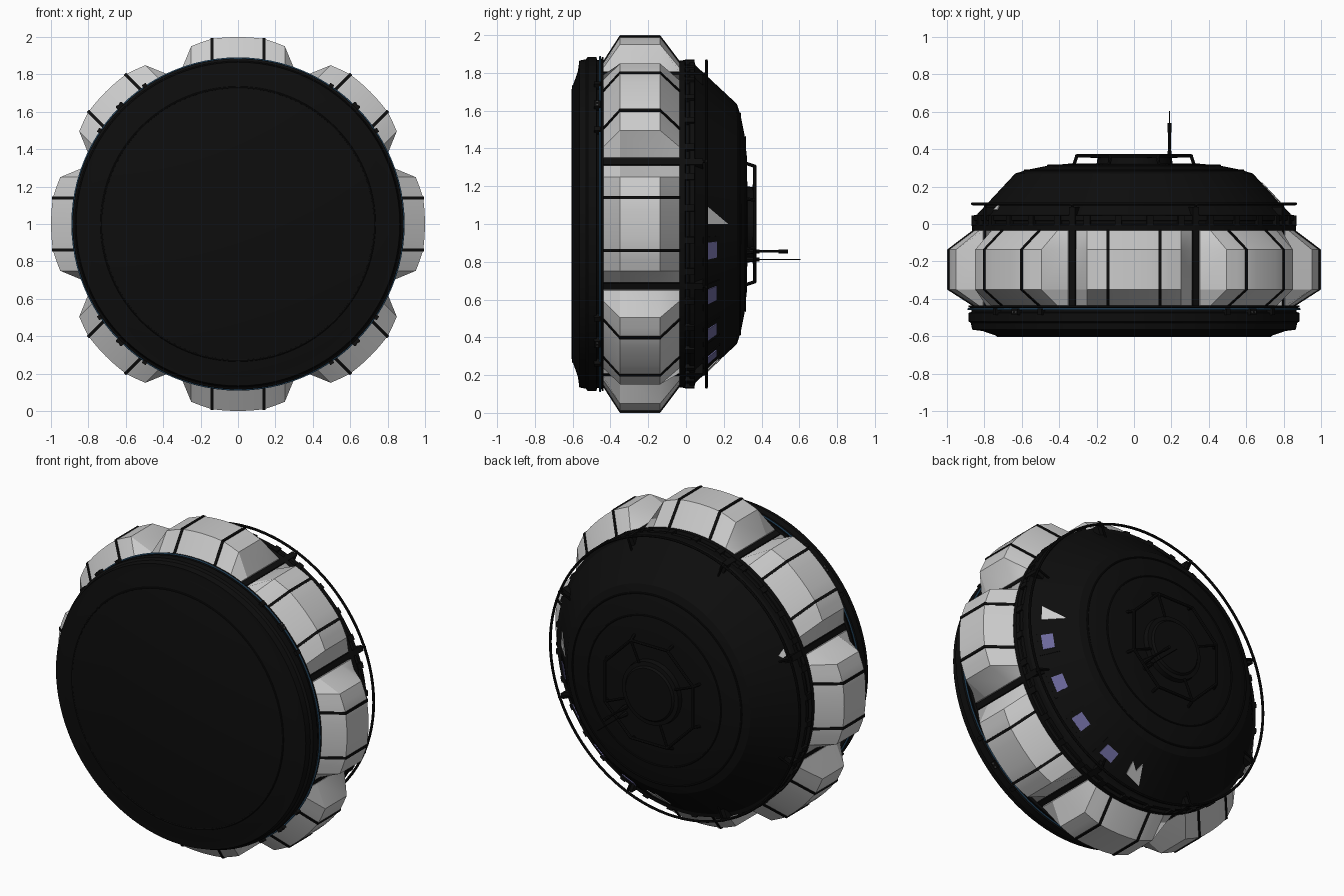
import bpy, bmesh, math
from math import sin, cos, radians, pi, sqrt
from mathutils import Vector, Matrix

cube = bpy.data.objects.get("Cube")
if cube:
    bpy.data.objects.remove(cube, do_unlink=True)


def material(name, *rgb):
    m = bpy.data.materials.new(name)
    m.use_nodes = True
    m.diffuse_color = (*rgb, 1)
    m.node_tree.nodes["Principled BSDF"].inputs["Base Color"].default_value = (*rgb, 1)
    return m


BLACK = material("matte black", .004, .004, .004)
WHITE = material("light grey", .6, .6, .6)
GLASS = material("violet glass", .15, .14, .33)
BLUE = material("blue trim", .04, .14, .27)
STEEL = material("dark steel", .06, .06, .06)


def finish(name, bm, mat, smooth=True):
    bmesh.ops.recalc_face_normals(bm, faces=bm.faces)
    mesh = bpy.data.meshes.new(name)
    bm.to_mesh(mesh)
    bm.free()
    mesh.materials.append(mat)
    ob = bpy.data.objects.new(name, mesh)
    bpy.context.collection.objects.link(ob)
    if smooth:
        bpy.ops.object.select_all(action='DESELECT')
        ob.select_set(True)
        bpy.context.view_layer.objects.active = ob
        bpy.ops.object.shade_smooth_by_angle(angle=radians(25))
    return ob


def polar(a, y, r):
    """Point at angle a (degrees) round the long axis of the craft."""
    return Vector((r * cos(radians(a)), y, 1 + r * sin(radians(a))))


def lathe(name, profile, mat, steps=96, closed=False):
    """Revolve (y, radius) points round the long axis."""
    bm = bmesh.new()
    rings = [[bm.verts.new(polar(360 * i / steps, y, max(r, .0001))) for y, r in profile]
             for i in range(steps)]
    n = len(profile)
    for i in range(steps):
        a, b = rings[i], rings[(i + 1) % steps]
        for j in range(n if closed else n - 1):
            k = (j + 1) % n
            bm.faces.new((a[j], a[k], b[k], b[j]))
    bmesh.ops.remove_doubles(bm, verts=bm.verts, dist=.0002)
    return finish(name, bm, mat)


def hoop(name, y, r, thick, mat, steps=96):
    ring = [(y + thick * cos(i * pi / 4), r + thick * sin(i * pi / 4)) for i in range(8)]
    return lathe(name, ring, mat, steps, True)


def add_rod(bm, a, b, r1, r2=None, sides=8):
    d = b - a
    m = Matrix.Translation((a + b) / 2) @ d.to_track_quat('Z', 'Y').to_matrix().to_4x4()
    bmesh.ops.create_cone(bm, cap_ends=True, segments=sides, radius1=r1,
                          radius2=r1 if r2 is None else r2, depth=d.length, matrix=m)


def add_box(bm, a, y, r, size):
    """Box (tangent, y, radial) sitting at a polar position."""
    m = (Matrix.Translation(polar(a, y, r)) @ Matrix.Rotation(radians(90 - a), 4, 'Y')
         @ Matrix.Diagonal((*size, 1)))
    bmesh.ops.create_cube(bm, size=1, matrix=m)


# Main hull: heat shield, drum, collar and tapered rear cone
lathe("hull", [(-.605, 0), (-.605, .715), (-.572, .81), (-.565, .865), (-.53, .872),
               (-.52, .885), (-.475, .885), (-.47, .868), (-.45, .868), (-.445, .885),
               (-.437, .885), (-.437, .825), (-.035, .825), (-.035, .865), (-.005, .868),
               (0, .85), (.015, .85), (.02, .862), (.045, .862), (.05, .84),
               (.27, .635), (.29, .57), (.31, .47), (.322, .36), (.328, 0)], BLACK)
hoop("blue_seam", -.455, .886, .005, BLUE)
hoop("shield_ridge", -.598, .73, .006, BLACK)
for y, r in ((.287, .585), (.313, .46)):
    hoop("cone_seam", y, r, .005, BLACK)

# Eight side pods with chamfered rims, each crossed by two dark straps
COLS = (-.31, -.25, -.195, -.14, -.07, 0, .07, .14, .195, .25, .31)
ROWS = (-.437, -.35, -.137, -.035)


def crown(x):
    return sqrt(1 - x * x) - max(0, abs(x) - .14) * .16


def rim(x):
    return sqrt(.865 ** 2 - x * x)


for i in range(8):
    turn = Matrix.Translation((0, 0, 1)) @ Matrix.Rotation(i * pi / 4, 4, 'Y')
    bm = bmesh.new()
    grid = []
    for x in COLS:
        end = abs(x) > .3
        grid.append([bm.verts.new(turn @ Vector((x, y, rim(x) if end or y in (ROWS[0], ROWS[-1])
                                                 else crown(x)))) for y in ROWS])
    for a, b in zip(grid, grid[1:]):
        for j in range(3):
            bm.faces.new((a[j], a[j + 1], b[j + 1], b[j]))
    # skirt that sinks the pod into the drum
    edges = [e for e in bm.edges if e.is_boundary]
    skirt = bmesh.ops.extrude_edge_only(bm, edges=edges)["geom"]
    axis = Vector((0, 0, 1))
    for v in skirt:
        if isinstance(v, bmesh.types.BMVert):
            out = Vector((v.co.x, 0, v.co.z - 1))
            v.co -= out.normalized() * .06
    finish("side_pod", bm, WHITE)

    bm = bmesh.new()
    for x in (-.14, .14):
        zs = (rim(x), crown(x), crown(x), rim(x))
        sides = []
        for dx in (-.008, .008):
            top = [bm.verts.new(turn @ Vector((x + dx, y * 1.012 + .003, z + .005)))
                   for y, z in zip(ROWS, zs)]
            low = [bm.verts.new(turn @ Vector((x + dx, y, z - .03))) for y, z in zip(ROWS, zs)]
            sides.append(top + low[::-1])
        bm.faces.new(sides[0])
        bm.faces.new(sides[1])
        for j in range(8):
            k = (j + 1) % 8
            bm.faces.new((sides[0][j], sides[0][k], sides[1][k], sides[1][j]))
    finish("pod_straps", bm, BLACK, False)

# Ribs in the gaps between pods, and collar fittings
bm = bmesh.new()
for i in range(8):
    a = 22.5 + 45 * i
    add_box(bm, a, -.19, .835, (.035, .56, .06))
    for side in (-1, 1):
        add_box(bm, a + side * 1.6, -.235, .82, (.01, .4, .04))
finish("gap_ribs", bm, BLACK, False)

bm = bmesh.new()
for i in range(32):
    add_box(bm, i * 11.25 + 5.6, .02, .86, (.035, .05, .025))
finish("collar_blocks", bm, BLACK, False)

# Latches round the front band near the diagonals
bm = bmesh.new()
for i in range(4):
    mid = 45 + 90 * i
    for off, size in ((-11, .025), (0, .045), (11, .025)):
        add_box(bm, mid + off, -.47, .885, (size, .035, .035))
finish("front_latches", bm, BLACK, False)
bm = bmesh.new()
for i in range(4):
    a = 45 + 90 * i
    for off in (-.8, .8):
        add_rod(bm, polar(a + off, -.47, .89), polar(a + off, -.47, .906), .006)
finish("latch_pins", bm, STEEL)

# Hoop rail round the cone with its stays
hoop("hoop_rail", .108, .864, .008, BLACK)
bm = bmesh.new()
for i in range(8):
    a = 22.5 + 45 * i
    add_rod(bm, polar(a, .04, .845), polar(a, .108, .864), .007)
    add_rod(bm, polar(a, .108, .77), polar(a, .108, .872), .006)
finish("hoop_stays", bm, BLACK)


# Plates that follow the slope of the cone
def cone_plate(name, points, lift, mat):
    bm = bmesh.new()
    bottom, top = ([bm.verts.new(polar(a, y, .84 - (y - .05) * .932) + polar(a, .73, .68) * h
                                 - Vector((0, 0, h))) for a, y in points]
                   for h in (-.004, lift))
    bm.faces.new(top)
    bm.faces.new(bottom)
    for j in range(len(points)):
        k = (j + 1) % len(points)
        bm.faces.new((top[j], top[k], bottom[k], bottom[j]))
    finish(name, bm, mat, False)


def window_rect(a, da, y0, y1):
    return [(a - da, y0), (a + da, y0), (a + da, y1), (a - da, y1)]


for a in (-10.5, -29.5, -48.5, -67):
    cone_plate("window_frame", window_rect(a, 5.5, .09, .178), .004, BLACK)
    cone_plate("window", window_rect(a, 3.3, .108, .158), .008, GLASS)
cone_plate("light_panel_side", [(0, .114), (6.6, .114), (0, .22)], .005, WHITE)
cone_plate("light_panel_bottom", [(-87, .09), (-79, .11), (-78, .17), (-82, .14), (-83, .18)],
           .005, WHITE)
cone_plate("light_panel_far", [(153, .075), (158, .075), (155, .105)], .005, WHITE)

# Rear hatch, eight-sided handrail and antennas
lathe("hatch", [(.32, .2), (.355, .195), (.358, .17), (.37, .16), (.37, 0)], BLACK, 32)
bm = bmesh.new()
for i in range(8):
    a, b = 22.5 + 45 * i, 67.5 + 45 * i
    add_rod(bm, polar(a, .365, .33), polar(b, .365, .33), .009)
    add_rod(bm, polar(a, .31, .35), polar(a, .367, .33), .009)
    if i % 2:
        add_rod(bm, polar(a, .365, .33), polar(a, .36, .19), .008)
finish("handrail", bm, BLACK)

bm = bmesh.new()
for z, tip, thick in ((.855, .54, .007), (.812, .605, .003)):
    base = Vector((.19, .32, z))
    add_rod(bm, base, Vector((.19, .39, z)), .016, .01)
    add_rod(bm, base, Vector((.19, tip, z)), thick)
add_rod(bm, Vector((.19, .49, .855)), Vector((.19, .54, .855)), .01)
finish("antennas", bm, BLACK)
